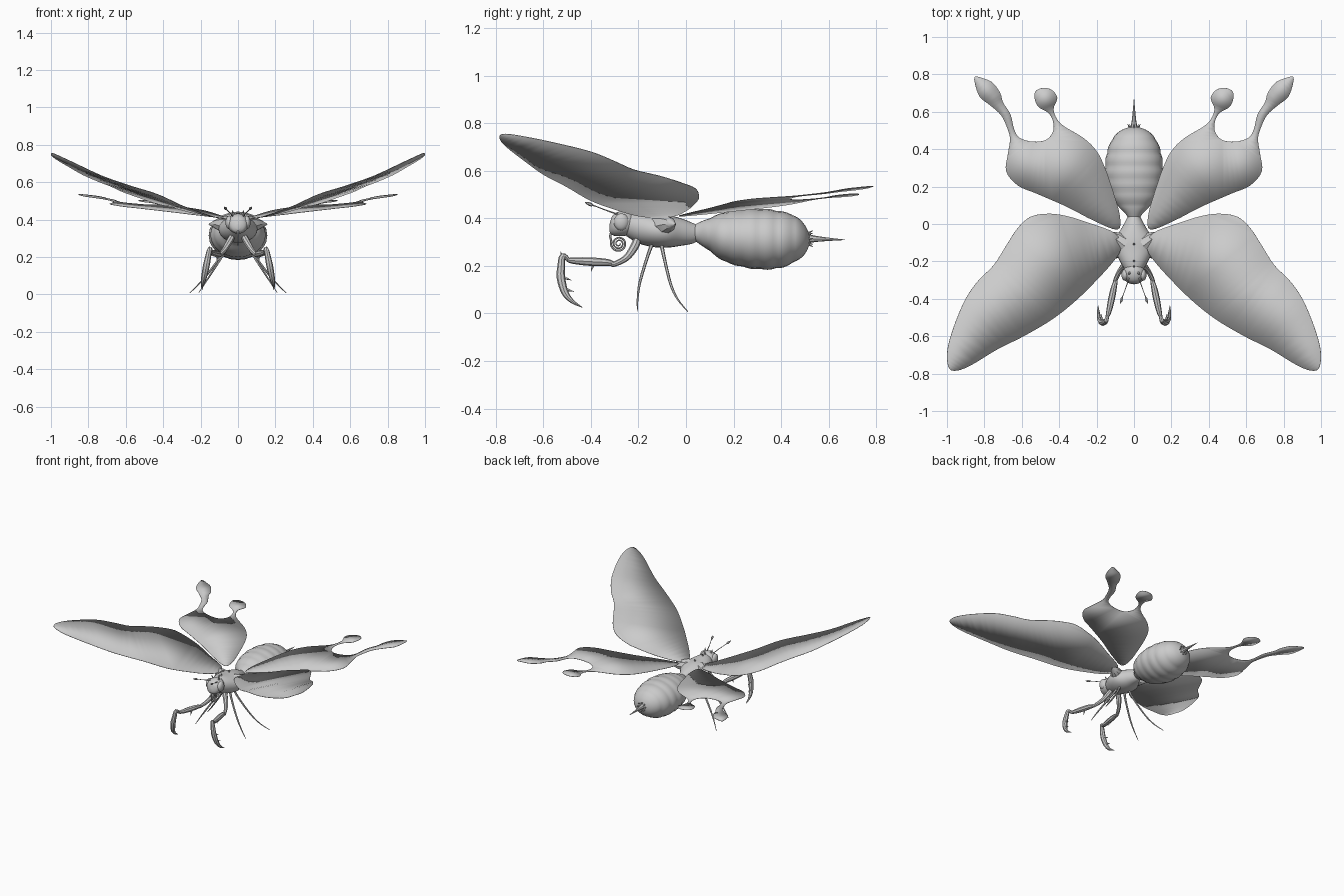
import bpy, bmesh, math
from mathutils import Vector

grey = bpy.data.materials.new("pale grey")
grey.diffuse_color = (0.6, 0.6, 0.6, 1)


def smooth_path(pts, steps, closed=False):
    """Catmull-Rom curve through tuples of any length."""
    n, out = len(pts), []
    get = (lambda i: pts[i % n]) if closed else (lambda i: pts[max(0, min(n - 1, i))])
    for i in range(n if closed else n - 1):
        a, b, c, d = (get(i + k) for k in (-1, 0, 1, 2))
        for s in range(steps):
            t = s / steps
            out.append(tuple(0.5 * (2 * q + (r - p) * t + (2 * p - 5 * q + 4 * r - w) * t * t
                                    + (3 * q - p - 3 * r + w) * t ** 3)
                             for p, q, r, w in zip(a, b, c, d)))
    if not closed:
        out.append(pts[-1])
    return out


def finish(name, bm, mirror=False, thickness=0):
    bmesh.ops.recalc_face_normals(bm, faces=bm.faces)
    me = bpy.data.meshes.new(name)
    bm.to_mesh(me)
    bm.free()
    me.materials.append(grey)
    ob = bpy.data.objects.new(name, me)
    bpy.context.collection.objects.link(ob)
    if thickness:
        m = ob.modifiers.new("thickness", 'SOLIDIFY')
        m.thickness, m.offset = thickness, 0
    if mirror:
        m = ob.modifiers.new("mirror", 'MIRROR')
        m.use_mirror_merge = False
    bpy.ops.object.select_all(action='DESELECT')
    ob.select_set(True)
    bpy.context.view_layer.objects.active = ob
    bpy.ops.object.shade_smooth_by_angle(angle=math.radians(40))
    return ob


def skin(bm, rings):
    rings = [[bm.verts.new(p) for p in ring] for ring in rings]
    n = len(rings[0])
    for a, b in zip(rings, rings[1:]):
        for i in range(n):
            j = (i + 1) % n
            bm.faces.new((a[i], a[j], b[j], b[i]))
    bm.faces.new(rings[0])
    bm.faces.new(rings[-1][::-1])


def tube(name, pts, mirror=False, sides=8, steps=4):
    """Tapered limb through (x, y, z, radius) points."""
    path = smooth_path(pts, steps)
    rings = []
    for i, p in enumerate(path):
        c = Vector(p[:3])
        t = (Vector(path[min(i + 1, len(path) - 1)][:3]) - Vector(path[max(i - 1, 0)][:3])).normalized()
        side = Vector((1, 0, 0))
        if abs(t.x) > 0.9:
            side = Vector((0, 0, 1))
        u = t.cross(side).normalized()
        v = t.cross(u)
        r = max(p[3], 0.0006)
        rings.append([c + r * (math.cos(k * math.tau / sides) * u + math.sin(k * math.tau / sides) * v)
                      for k in range(sides)])
    bm = bmesh.new()
    skin(bm, rings)
    return finish(name, bm, mirror)


def hull(name, profile, bands=0, sides=24, steps=6):
    """Body section along y from (y, half width, bottom, top) stations."""
    path = smooth_path(profile, steps)
    y0, y1 = path[0][0], path[-1][0]
    rings = []
    for y, w, lo, hi in path:
        k = 1
        if bands:
            k = 0.975 + 0.035 * abs(math.sin(math.pi * bands * (y - y0) / (y1 - y0)))
        rings.append([(k * w * math.cos(a), y, (lo + hi) / 2 + k * (hi - lo) / 2 * math.sin(a))
                      for a in (i * math.tau / sides for i in range(sides))])
    bm = bmesh.new()
    skin(bm, rings)
    return finish(name, bm)


def ball(name, loc, size, mirror=False):
    bm = bmesh.new()
    bmesh.ops.create_uvsphere(bm, u_segments=16, v_segments=10, radius=1)
    for v in bm.verts:
        v.co = [v.co[i] * size[i] + loc[i] for i in range(3)]
    return finish(name, bm, mirror)


def wing(name, outline):
    bm = bmesh.new()
    f = bm.faces.new([bm.verts.new(p) for p in smooth_path(outline, 4, True)])
    bmesh.ops.triangulate(bm, faces=[f])
    return finish(name, bm, True, 0.003)


# Wings
wing("forewing", [
    (.10, -.05, .41), (.24, .005, .435), (.35, .04, .465), (.45, .055, .49), (.55, .04, .525),
    (.62, -.02, .55), (.68, -.11, .578), (.75, -.22, .605), (.83, -.30, .64), (.90, -.40, .68),
    (.96, -.54, .715), (.997, -.67, .742), (.993, -.76, .755), (.96, -.785, .742), (.88, -.76, .705),
    (.73, -.67, .635), (.59, -.60, .585), (.43, -.505, .535), (.30, -.40, .475), (.19, -.29, .435),
    (.11, -.20, .41), (.07, -.13, .405)])
hind = [
    (.075, .04), (.11, .17), (.155, .30), (.20, .39), (.27, .46), (.39, .535), (.43, .61), (.41, .675),
    (.445, .72), (.50, .725), (.533, .695), (.515, .63), (.46, .595), (.433, .55), (.433, .495),
    (.47, .45), (.54, .44), (.61, .46), (.64, .505), (.66, .585), (.70, .65), (.715, .70), (.755, .755),
    (.81, .78), (.85, .787), (.85, .75), (.825, .68), (.77, .635), (.71, .58), (.675, .505),
    (.663, .45), (.675, .37), (.683, .28), (.62, .205), (.515, .16), (.355, .09), (.22, .02), (.09, -.03)]
wing("hindwing", [(x, y, .405 + .08 * x + .08 * y) for x, y in hind])

# Body sections
hull("abdomen", [(.03, .03, .31, .37), (.06, .05, .29, .385), (.10, .09, .262, .402),
                 (.16, .13, .22, .425), (.25, .153, .193, .44), (.33, .153, .185, .44),
                 (.40, .14, .192, .43), (.46, .112, .218, .41), (.50, .07, .25, .372),
                 (.52, .02, .29, .33)], bands=7)
hull("thorax", [(.06, .025, .315, .365), (.03, .038, .295, .38), (-.02, .065, .285, .40),
                (-.08, .10, .277, .415), (-.14, .10, .28, .42), (-.20, .075, .295, .425),
                (-.25, .045, .325, .42)])
hull("head", [(-.22, .04, .34, .42), (-.25, .058, .328, .432), (-.285, .055, .325, .428),
              (-.31, .04, .33, .41), (-.322, .012, .345, .375)])
ball("eye", (.047, -.272, .385), (.02, .032, .036), True)
tube("shoulder", [(.05, -.11, .37, .05), (.10, -.075, .375, .035), (.157, -.045, .375, .002)], True)

# Tail spike with a ring of thorns
tube("tail_spike", [(0, .50, .315, .024), (0, .54, .314, .014), (0, .60, .312, .007), (0, .67, .31, .001)])
for i in range(8):
    a = i * math.tau / 8
    c, s = math.cos(a), math.sin(a)
    tube("tail_thorn", [(.018 * c, .50, .315 + .018 * s, .009), (.034 * c, .535, .315 + .034 * s, .0008)],
         sides=5, steps=1)

# Small thorns along the back and crown
for y, z in ((-.11, .417), (-.20, .424), (-.23, .424)):
    tube("back_thorn", [(0, y, z - .01, .009), (0, y + .008, z + .018, .001)], sides=5, steps=1)
tube("crown_thorn", [(.022, -.26, .42, .009), (.03, -.27, .45, .001)], True, 5, 1)

# Antennae
tube("antenna", [(.025, -.28, .415, .004), (.04, -.33, .432, .0025), (.06, -.385, .453, .0025),
                 (.064, -.397, .457, .007), (.068, -.41, .462, .007), (.073, -.425, .468, .001)], True, 6)

# Coiled mouth tube
coil = [(0, -.312, .345, .006), (0, -.319, .325, .005)]
for i in range(37):
    a = math.pi * 0.9 + i * math.tau / 14
    r = .033 * (1 - i / 44)
    coil.append((0, -.283 + r * math.cos(a), .294 + r * math.sin(a), .0045 - .00006 * i))
tube("mouth_coil", coil, sides=6, steps=2)

# Grasping front legs
tube("front_leg_upper", [(.025, -.20, .325, .014), (.045, -.215, .285, .018), (.075, -.25, .235, .014),
                         (.10, -.30, .208, .011), (.105, -.315, .207, .008)], True)
tube("front_leg_middle", [(.095, -.30, .208, .008), (.105, -.33, .214, .015), (.12, -.40, .218, .018),
                          (.135, -.47, .222, .014), (.145, -.50, .225, .008)], True)
tube("front_leg_claw", [(.14, -.49, .222, .008), (.15, -.518, .242, .013), (.16, -.525, .20, .016),
                        (.17, -.526, .15, .018), (.182, -.51, .09, .015), (.19, -.48, .052, .009),
                        (.192, -.435, .025, .001)], True)
for base, tip in (((.112, -.39, .205), (.112, -.40, .175)), ((.15, -.52, .235), (.152, -.528, .26)),
                  ((.172, -.51, .15), (.176, -.482, .14)), ((.18, -.50, .10), (.185, -.472, .092))):
    tube("leg_thorn", [(*base, .007), (*tip, .0008)], True, 5, 1)

# Slender walking legs
tube("middle_leg", [(.03, -.14, .30, .009), (.06, -.16, .245, .007), (.125, -.192, .14, .006),
                    (.17, -.203, .07, .004), (.21, -.205, .008, .0015)], True, 6)
tube("rear_leg", [(.035, -.105, .30, .009), (.07, -.092, .235, .007), (.15, -.065, .125, .006),
                  (.205, -.035, .06, .004), (.257, .008, .008, .0015)], True, 6)
